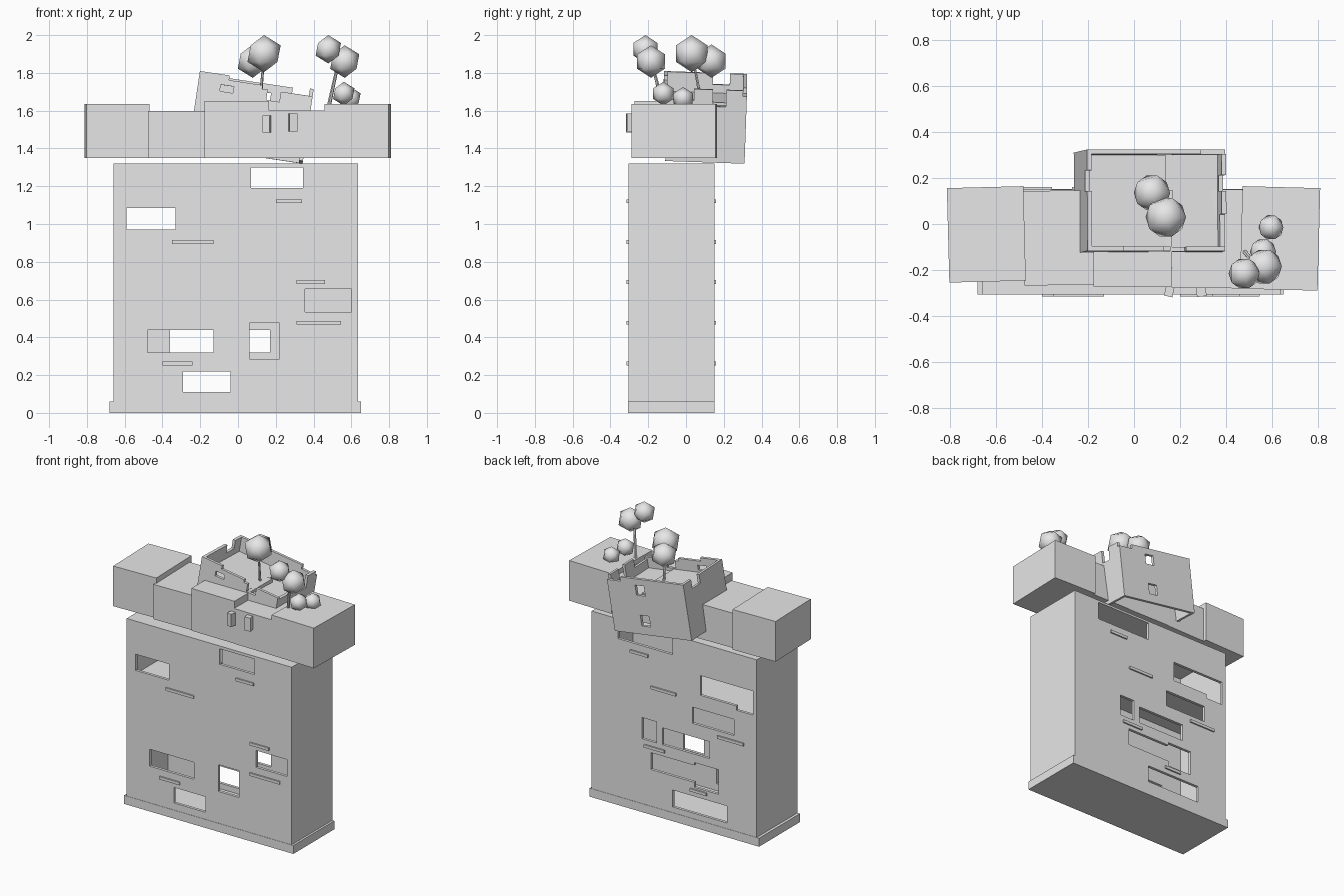
import bpy, bmesh, math
from mathutils import Vector, Matrix

if "Cube" in bpy.data.objects:
    bpy.data.objects.remove(bpy.data.objects["Cube"])

grey = bpy.data.materials.new("plain_grey")
grey.diffuse_color = (0.8, 0.8, 0.8, 1)
grey.use_nodes = True
grey.node_tree.nodes["Principled BSDF"].inputs["Base Color"].default_value = grey.diffuse_color


def finish(name, bm, matrix=None):
    bmesh.ops.recalc_face_normals(bm, faces=bm.faces)
    me = bpy.data.meshes.new(name)
    bm.to_mesh(me)
    bm.free()
    me.materials.append(grey)
    ob = bpy.data.objects.new(name, me)
    bpy.context.collection.objects.link(ob)
    if matrix is not None:
        ob.matrix_world = matrix
    return ob


def box(name, x, y, z, turn=0, matrix=None):
    """Box from three ranges, turned about its own vertical axis."""
    bm = bmesh.new()
    bmesh.ops.create_cube(bm, size=1)
    c = Vector([sum(r) / 2 for r in (x, y, z)])
    s = [r[1] - r[0] for r in (x, y, z)]
    m = Matrix.Translation(c) @ Matrix.Rotation(math.radians(turn), 4, 'Z') @ Matrix.Diagonal((*s, 1))
    bmesh.ops.transform(bm, matrix=m, verts=bm.verts)
    return finish(name, bm, matrix)


def panel(name, x, y, z, holes, matrix=None):
    """Upright panel along x with rectangular openings (x0, x1, z0, z1)."""
    xs = sorted({*x, *[v for h in holes for v in h[:2]]})
    zs = sorted({*z, *[v for h in holes for v in h[2:]]})
    bm = bmesh.new()
    for a, b in zip(xs, xs[1:]):
        for c, d in zip(zs, zs[1:]):
            mx, mz = (a + b) / 2, (c + d) / 2
            if any(h[0] < mx < h[1] and h[2] < mz < h[3] for h in holes):
                continue
            bm.faces.new([bm.verts.new((px, y[0], pz)) for px, pz in ((a, c), (b, c), (b, d), (a, d))])
    bmesh.ops.remove_doubles(bm, verts=bm.verts, dist=1e-5)
    bmesh.ops.recalc_face_normals(bm, faces=bm.faces)
    ext = bmesh.ops.extrude_face_region(bm, geom=bm.faces[:], use_keep_orig=True)
    verts = [g for g in ext["geom"] if isinstance(g, bmesh.types.BMVert)]
    bmesh.ops.translate(bm, verts=verts, vec=(0, y[1] - y[0], 0))
    bmesh.ops.dissolve_limit(bm, angle_limit=0.01, verts=bm.verts, edges=bm.edges)
    return finish(name, bm, matrix)


def trunk(name, a, b, r):
    a, b = Vector(a), Vector(b)
    bm = bmesh.new()
    bmesh.ops.create_cone(bm, cap_ends=True, segments=6, radius1=r, radius2=r * 0.7, depth=(b - a).length)
    rot = (b - a).to_track_quat('Z', 'Y').to_matrix().to_4x4()
    bmesh.ops.transform(bm, matrix=Matrix.Translation((a + b) / 2) @ rot, verts=bm.verts)
    finish(name, bm)


def foliage(name, c, r):
    bm = bmesh.new()
    bmesh.ops.create_icosphere(bm, subdivisions=1, radius=r, matrix=Matrix.Translation(c))
    for f in bm.faces:
        f.smooth = True
    finish(name, bm)


# Hollow tower: front and back walls with openings, sides, floor, roof
X0, X1, Y0, Y1, TOP, T = -0.66, 0.635, -0.305, 0.15, 1.32, 0.02
panel("tower_front", (X0, X1), (Y0, Y0 + T), (0.03, TOP), [
    (-0.59, -0.33, 0.97, 1.085), (0.07, 0.345, 1.19, 1.30), (-0.48, -0.13, 0.32, 0.44),
    (-0.29, -0.04, 0.11, 0.22), (0.06, 0.22, 0.285, 0.475), (0.355, 0.60, 0.535, 0.655)])
panel("tower_back", (X0, X1), (Y1, Y1 - T), (0.03, TOP), [
    (-0.57, -0.217, 0.95, 1.09), (-0.63, -0.50, 0.92, 1.09), (-0.48, -0.155, 0.735, 0.85),
    (-0.29, 0.08, 0.52, 0.64), (-0.175, 0.17, 0.32, 0.44), (-0.36, -0.17, 0.285, 0.46),
    (0.127, 0.24, 0.52, 0.67), (-0.425, 0.0, 0.10, 0.22), (0.0, 0.43, 1.18, 1.305)])
box("tower_left", (X0, X0 + T), (Y0 + T, Y1 - T), (0.03, TOP))
box("tower_right", (X1 - T, X1), (Y0 + T, Y1 - T), (0.03, TOP))
box("tower_roof", (X0 + T, X1 - T), (Y0 + T, Y1 - T), (TOP - 0.012, TOP))
box("tower_floor", (X0 + T, X1 - T), (Y0 + T, Y1 - T), (0.89, 0.905))
box("plinth", (-0.68, 0.65), (Y0 - 0.002, Y1 + 0.002), (0, 0.06))

# Thin ledges on the front and back walls
for y, rows in ((Y0, [(-0.35, -0.13, 0.905), (0.20, 0.34, 1.12), (0.31, 0.46, 0.693),
                      (0.31, 0.545, 0.477), (-0.40, -0.24, 0.262)]),
                (Y1, [(0.19, 0.33, 1.12), (-0.03, 0.167, 0.905), (-0.56, -0.355, 0.693),
                      (0.06, 0.22, 0.477), (-0.27, -0.14, 0.262)])):
    for a, b, z in rows:
        box("ledge", (a, b), (y - 0.01, y + 0.01), (z - 0.01, z + 0.01))

# Row of crown blocks above the tower
for x, y, top, turn in (((-0.807, -0.475), (-0.25, 0.16), 1.635, 1.5),
                        ((-0.48, -0.17), (-0.265, 0.145), 1.597, 1),
                        ((-0.175, 0.165), (-0.272, 0.15), 1.65, -0.5),
                        ((0.165, 0.47), (-0.278, 0.15), 1.60, -0.5),
                        ((0.465, 0.803), (-0.285, 0.16), 1.635, -1.5)):
    box("crown_block", x, y, (1.35, top), turn)

# Small boxes standing out of the crown front
box("crown_box", (0.135, 0.172), (-0.315, -0.265), (1.485, 1.575), -12)
box("crown_box", (0.27, 0.312), (-0.315, -0.265), (1.49, 1.585), 8)

# Tilted open house; local origin is its lower left corner
house = Matrix.Translation((-0.26, 0, 1.42)) @ Matrix.Rotation(math.radians(8.5), 4, 'Y') \
    @ Matrix.Rotation(math.radians(-2), 4, 'X')
W, H, F, B, t = 0.61, 0.39, -0.13, 0.31, 0.02
panel("house_back_wall", (0, W), (B, B - t), (0, H), [
    (0.32, 0.39, 0.275, 0.345), (0.315, 0.385, 0.06, 0.135), (0.50, W, 0.36, H)], house)
panel("house_front_wall", (0, W), (F, F + t), (0.15, H), [
    (0.16, 0.34, 0.365, H), (0.34, W, 0.345, H), (0.12, 0.19, 0.30, 0.335),
    (0.37, 0.44, 0.29, 0.345)], house)
side = Matrix(((0, 1, 0, 0), (1, 0, 0, 0), (0, 0, 1, 0), (0, 0, 0, 1)))
panel("house_left_wall", (F + t, B - t), (0, t), (0, H), [(0.13, 0.22, 0.33, H)], house @ side)
panel("house_right_wall", (F + t, B - t), (W, W - t), (0, H), [
    (F + t, 0.03, 0.33, H), (0.13, 0.20, 0.30, H)], house @ side)
box("house_floor", (t, 0.36), (F + t, B - t), (0.265, 0.285), 0, house)
box("house_floor", (0.36, W - t), (F + t, B - t), (0.25, 0.27), 0, house)

# Trees and bushes
trunk("house_tree_trunk", (0.115, 0.085, 1.62), (0.135, 0.04, 1.86), 0.009)
foliage("house_tree_crown", (0.138, 0.03, 1.902), 0.098)
foliage("house_tree_crown", (0.078, 0.135, 1.862), 0.088)
trunk("block_tree_trunk", (0.48, -0.12, 1.62), (0.53, -0.18, 1.85), 0.011)
foliage("block_tree_crown", (0.478, -0.215, 1.925), 0.075)
foliage("block_tree_crown", (0.565, -0.185, 1.86), 0.086)
foliage("bush", (0.56, -0.12, 1.69), 0.063)
foliage("bush", (0.595, -0.015, 1.665), 0.06)
